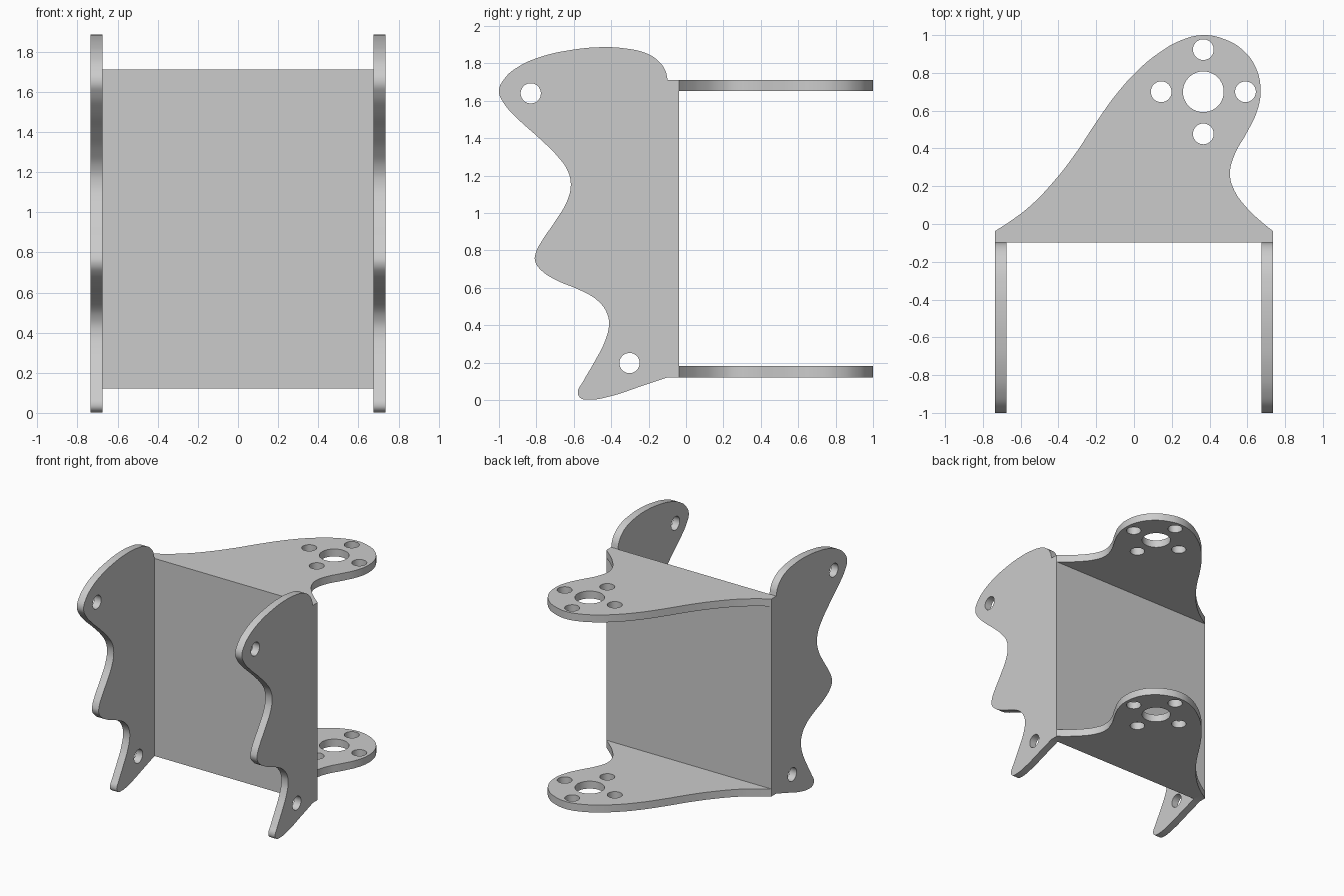
import bpy, bmesh, math
from mathutils import Matrix

if "Cube" in bpy.data.objects:
    bpy.data.objects.remove(bpy.data.objects["Cube"])

T = 0.06                        # sheet thickness
HW = 0.735                      # half width
BACK, FRONT = -0.037, -0.097    # web faces
LOW, HIGH = 0.122, 1.712        # web bottom and top

grey = bpy.data.materials.new("plain grey")
grey.diffuse_color = (0.6, 0.6, 0.6, 1)
grey.use_nodes = True
grey.node_tree.nodes["Principled BSDF"].inputs["Base Color"].default_value = grey.diffuse_color


def finish(obj):
    obj.data.materials.clear()
    obj.data.materials.append(grey)
    bpy.ops.object.select_all(action='DESELECT')
    obj.select_set(True)
    bpy.context.view_layer.objects.active = obj
    bpy.ops.object.shade_smooth_by_angle(angle=math.radians(30))


def plate(name, corners, curve, holes, matrix):
    """Flat sheet: straight corners, then a smooth edge, with round holes."""
    cu = bpy.data.curves.new(name, 'CURVE')
    cu.dimensions, cu.fill_mode, cu.extrude = '2D', 'BOTH', T / 2
    cu.resolution_u = 6
    pts = corners + curve
    sp = cu.splines.new('BEZIER')
    sp.bezier_points.add(len(pts) - 1)
    sp.use_cyclic_u = True
    for i, (p, co) in enumerate(zip(sp.bezier_points, pts)):
        p.co = (*co, 0)
        sharp = i < len(corners) or i == len(pts) - 1
        p.handle_left_type = p.handle_right_type = 'VECTOR' if sharp else 'AUTO'
    for x, y, r in holes:
        ring = cu.splines.new('POLY')
        ring.points.add(39)
        ring.use_cyclic_u = True
        for k, p in enumerate(ring.points):
            a = math.tau * k / 40
            p.co = (x + r * math.cos(a), y + r * math.sin(a), 0, 1)
    tmp = bpy.data.objects.new(name, cu)
    bpy.context.collection.objects.link(tmp)
    bpy.context.view_layer.update()
    dg = bpy.context.evaluated_depsgraph_get()
    me = bpy.data.meshes.new_from_object(tmp.evaluated_get(dg))
    bpy.data.objects.remove(tmp)
    bm = bmesh.new()
    bm.from_mesh(me)
    bmesh.ops.remove_doubles(bm, verts=bm.verts, dist=1e-5)
    bmesh.ops.recalc_face_normals(bm, faces=bm.faces)
    bm.transform(matrix)
    bm.to_mesh(me)
    bm.free()
    obj = bpy.data.objects.new(name, me)
    bpy.context.collection.objects.link(obj)
    finish(obj)


# Side cheeks, drawn in (y, z) and stood upright
cheek_corners = [(-0.098, LOW), (BACK, LOW), (BACK, HIGH), (-0.098, HIGH)]
cheek_curve = [
    (-0.112, 1.765), (-0.155, 1.82), (-0.22, 1.857), (-0.325, 1.88), (-0.444, 1.887),
    (-0.62, 1.871), (-0.78, 1.834), (-0.90, 1.78), (-0.968, 1.722), (-1.0, 1.652),
    (-0.973, 1.586), (-0.904, 1.508), (-0.78, 1.396), (-0.684, 1.30), (-0.632, 1.225),
    (-0.616, 1.15), (-0.636, 1.064), (-0.70, 0.955), (-0.77, 0.852), (-0.802, 0.79),
    (-0.807, 0.743), (-0.775, 0.695), (-0.695, 0.642), (-0.567, 0.588), (-0.476, 0.535),
    (-0.425, 0.47), (-0.412, 0.406), (-0.433, 0.316), (-0.487, 0.209), (-0.55, 0.10),
    (-0.578, 0.043), (-0.565, 0.012), (-0.52, 0.002), (-0.406, 0.02), (-0.246, 0.072),
    (-0.098, LOW)]
cheek_holes = [(-0.83, 1.64, 0.054), (-0.302, 0.198, 0.054)]
upright = Matrix(((0, 0, 1, 0), (1, 0, 0, 0), (0, 1, 0, 0), (0, 0, 0, 1)))
for side, s in (("left", -1), ("right", 1)):
    plate(side + "_cheek", cheek_corners[1:], cheek_curve, cheek_holes,
          Matrix.Translation((s * (HW - T / 2), 0, 0)) @ upright)

# Horn arms, drawn in (x, y)
arm_corners = [(HW - T, BACK), (HW - T, FRONT), (T - HW, FRONT), (T - HW, BACK), (-HW, BACK)]
arm_curve = [
    (-0.656, 0.014), (-0.55, 0.095), (-0.418, 0.233), (-0.312, 0.37), (-0.196, 0.545),
    (-0.085, 0.698), (0.032, 0.825), (0.138, 0.91), (0.243, 0.97), (0.365, 1.0),
    (0.482, 0.977), (0.577, 0.92), (0.646, 0.825), (0.67, 0.70), (0.65, 0.593),
    (0.593, 0.476), (0.534, 0.37), (0.508, 0.265), (0.53, 0.18), (0.598, 0.085),
    (0.677, 0.01), (HW, BACK)]
cx, cy, d = 0.367, 0.70, 0.223
arm_holes = [(cx, cy, 0.108)] + [(cx + i * d, cy + j * d, 0.055)
                                 for i, j in ((1, 0), (-1, 0), (0, 1), (0, -1))]
for name, z in (("lower_arm", LOW + T / 2), ("upper_arm", HIGH - T / 2)):
    plate(name, arm_corners, arm_curve, arm_holes, Matrix.Translation((0, 0, z)))

# Web panel joining the cheeks and arms
bpy.ops.mesh.primitive_cube_add(size=1, location=(0, (BACK + FRONT) / 2, (LOW + HIGH) / 2))
web = bpy.context.object
web.name = "web_panel"
web.scale = (2 * (HW - T), T, HIGH - LOW - 2 * T)
bpy.ops.object.transform_apply(location=False, rotation=False, scale=True)
finish(web)
